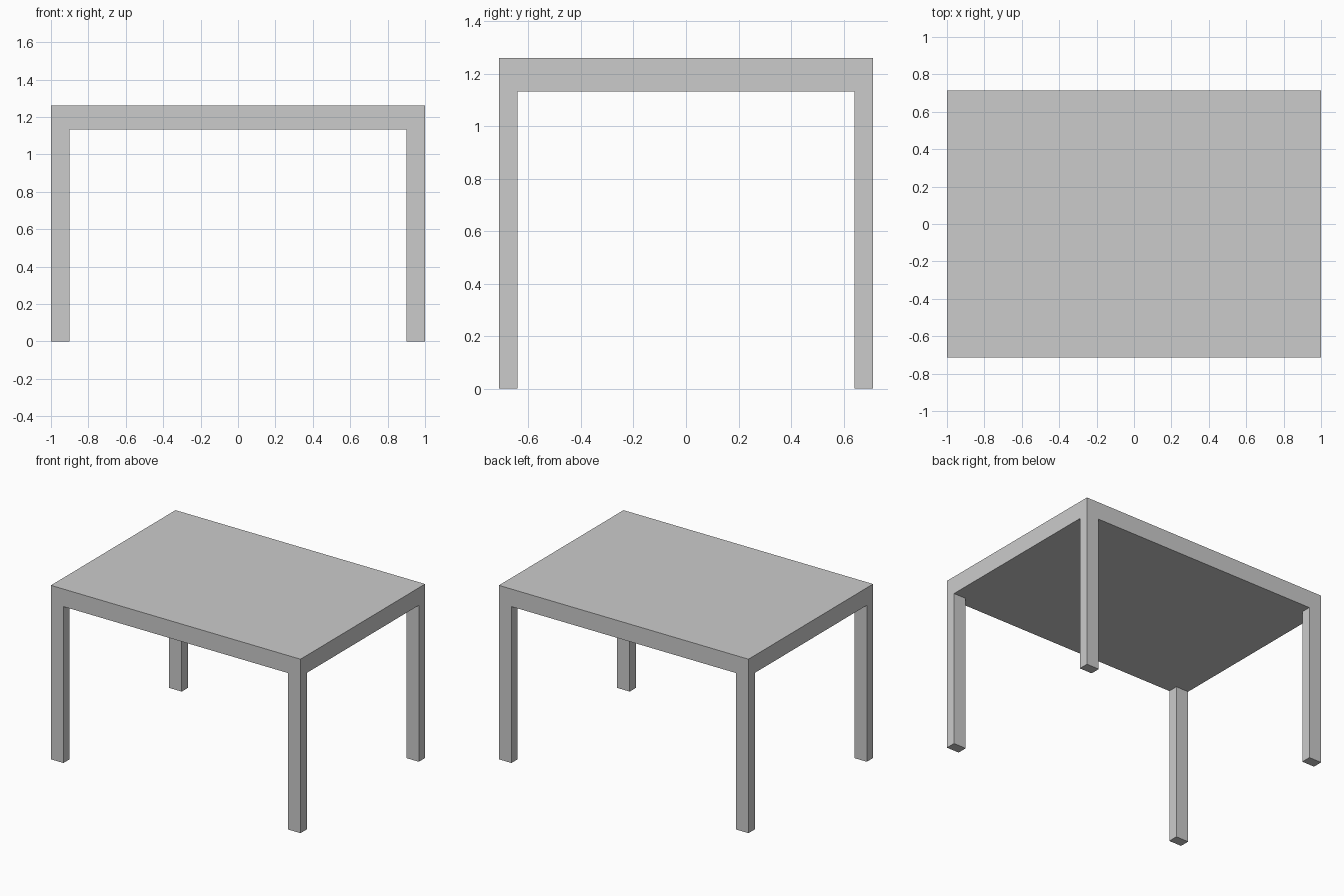
import bpy
import bmesh
from mathutils import Matrix

if "Cube" in bpy.data.objects:
    bpy.data.objects.remove(bpy.data.objects["Cube"])

HALF_X, HALF_Y = 1.0, 0.713
TOP, UNDERSIDE = 1.26, 1.133
LEG_X, LEG_Y = 0.10, 0.072


def box(name, low, high):
    size = [h - l for l, h in zip(low, high)]
    centre = [(h + l) / 2 for l, h in zip(low, high)]
    bm = bmesh.new()
    bmesh.ops.create_cube(bm, size=1, matrix=Matrix.Diagonal((*size, 1)))
    mesh = bpy.data.meshes.new(name)
    bm.to_mesh(mesh)
    bm.free()
    obj = bpy.data.objects.new(name, mesh)
    obj.location = centre
    bpy.context.collection.objects.link(obj)
    return obj


# Solid table top
box("table_top", (-HALF_X, -HALF_Y, UNDERSIDE), (HALF_X, HALF_Y, TOP))

# Four legs, flush with the corners
for side, sx in (("left", -1), ("right", 1)):
    for end, sy in (("front", -1), ("back", 1)):
        xs = sorted((sx * HALF_X, sx * (HALF_X - LEG_X)))
        ys = sorted((sy * HALF_Y, sy * (HALF_Y - LEG_Y)))
        box(f"{end}_{side}_leg", (xs[0], ys[0], 0), (xs[1], ys[1], UNDERSIDE))
